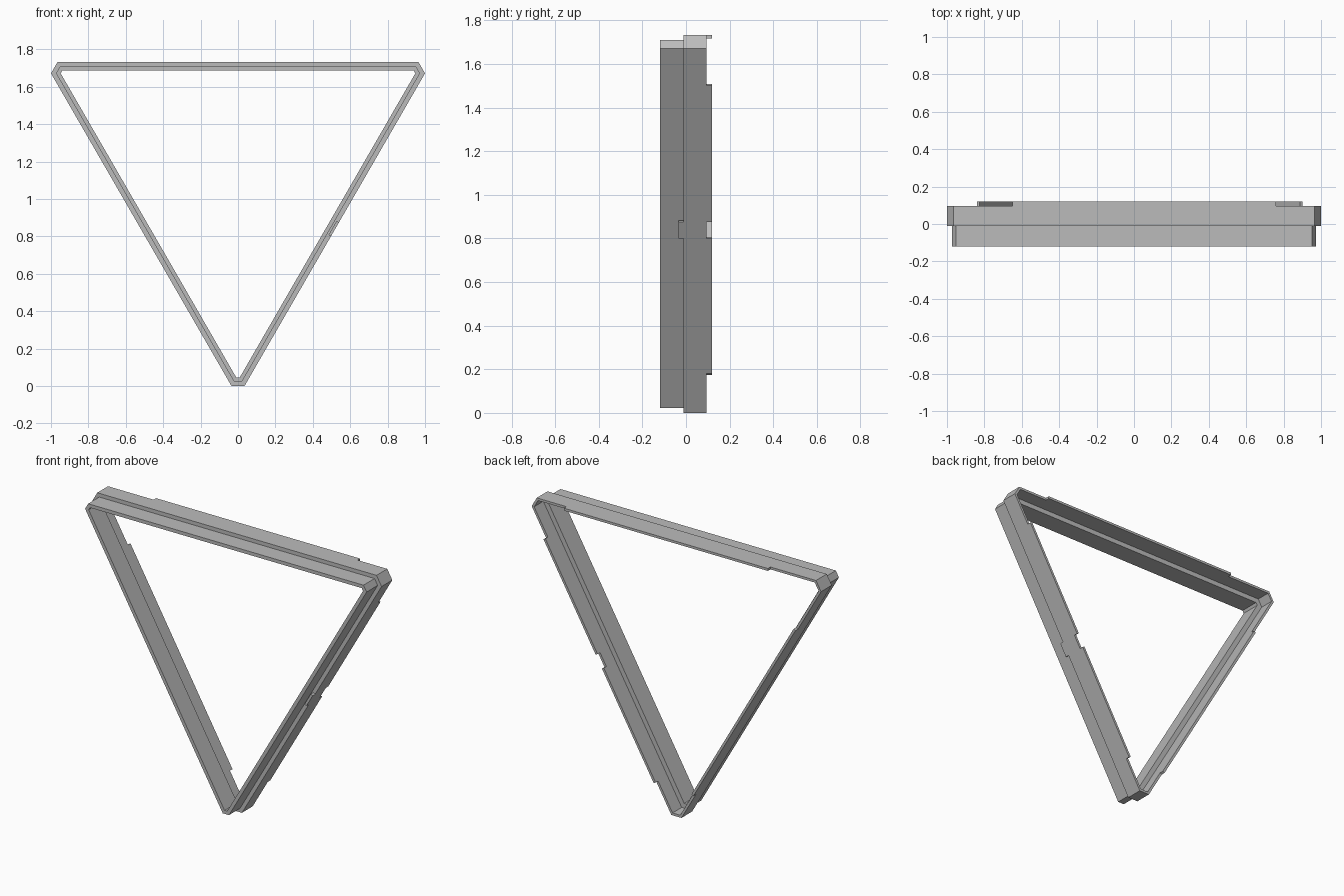
import bpy, bmesh, math
from mathutils import Vector

cube = bpy.data.objects.get("Cube")
if cube:
    bpy.data.objects.remove(cube)

grey = bpy.data.materials.new("mid_grey")
grey.use_nodes = True
COLOUR = (0.5, 0.5, 0.5, 1)
grey.diffuse_color = COLOUR
grey.node_tree.nodes["Principled BSDF"].inputs["Base Color"].default_value = COLOUR

LONG, SHORT = 1.93, 0.07          # bar length and cut corner width
SIN = math.sin(math.radians(60))
HEIGHT = (LONG + SHORT) * SIN
WALL = 0.015                      # thickness of the rear wall and its lips
STEP, BACK, LIP = -0.011, 0.095, 0.12


def outline(inset):
    """Corner-cut triangle, pointing down, shrunk by inset on every side."""
    change = 2 * inset * math.tan(math.radians(30))
    lengths = (SHORT - change, LONG - change) * 3
    p = Vector((-lengths[0] / 2, 0, inset))
    points = []
    for i, length in enumerate(lengths):
        points.append(p.copy())
        a = math.radians(60 * i)
        p += Vector((math.cos(a), 0, math.sin(a))) * length
    return points


def make_object(name, bm):
    bmesh.ops.recalc_face_normals(bm, faces=bm.faces[:])
    mesh = bpy.data.meshes.new(name)
    bm.to_mesh(mesh)
    bm.free()
    mesh.materials.append(grey)
    obj = bpy.data.objects.new(name, mesh)
    bpy.context.collection.objects.link(obj)
    return obj


def bridge(bm, a, b):
    n = len(a)
    for i in range(n):
        j = (i + 1) % n
        bm.faces.new((a[i], a[j], b[j], b[i]))


def ring(name, profile):
    """Sweep an (inset, y) profile around the triangle."""
    bm = bmesh.new()
    loops = [[bm.verts.new(p + Vector((0, y, 0))) for p in outline(inset)]
             for inset, y in profile]
    for a, b in zip(loops, loops[1:] + loops[:1]):
        bridge(bm, a, b)
    return make_object(name, bm)


def strip(name, side, start, end, y0, y1):
    """Thin plate flush with one bar's outer face, between two distances along it."""
    pts = outline(0)
    p, q = pts[side], pts[(side + 1) % 6]
    along = (q - p).normalized()
    inward = Vector((-along.z, 0, along.x)) * WALL
    bm = bmesh.new()
    ends = []
    for t in (start, end):
        base = p + along * t
        ends.append([bm.verts.new(base + inward * k + Vector((0, y, 0)))
                     for k, y in ((0, y0), (1, y0), (1, y1), (0, y1))])
    bridge(bm, *ends)
    for loop in ends:
        bm.faces.new(loop)
    return make_object(name, bm)


# Frame: thin rear wall stepping inward to the narrower front ring
ring("triangular_frame", [
    (0, STEP), (0, BACK), (WALL, BACK), (WALL, 0.005),
    (0.045, 0.005), (0.045, -0.12), (0.0235, -0.12), (0.0235, STEP)])

# Rear lips; the left bar's lip is split by a notch
strip("left_lower_lip", 1, 0.18 / SIN, 0.8 / SIN, BACK, LIP)
strip("left_upper_lip", 1, 0.875 / SIN, 1.5 / SIN, BACK, LIP)
strip("top_lip", 3, 0.205, LONG - 0.315, BACK, LIP)
strip("right_lip", 5, 0.32, LONG - 0.2, BACK, LIP)

# Locating tab reaching forward opposite the notch
strip("left_tab", 1, 0.8 / SIN, 0.875 / SIN, -0.035, STEP)
